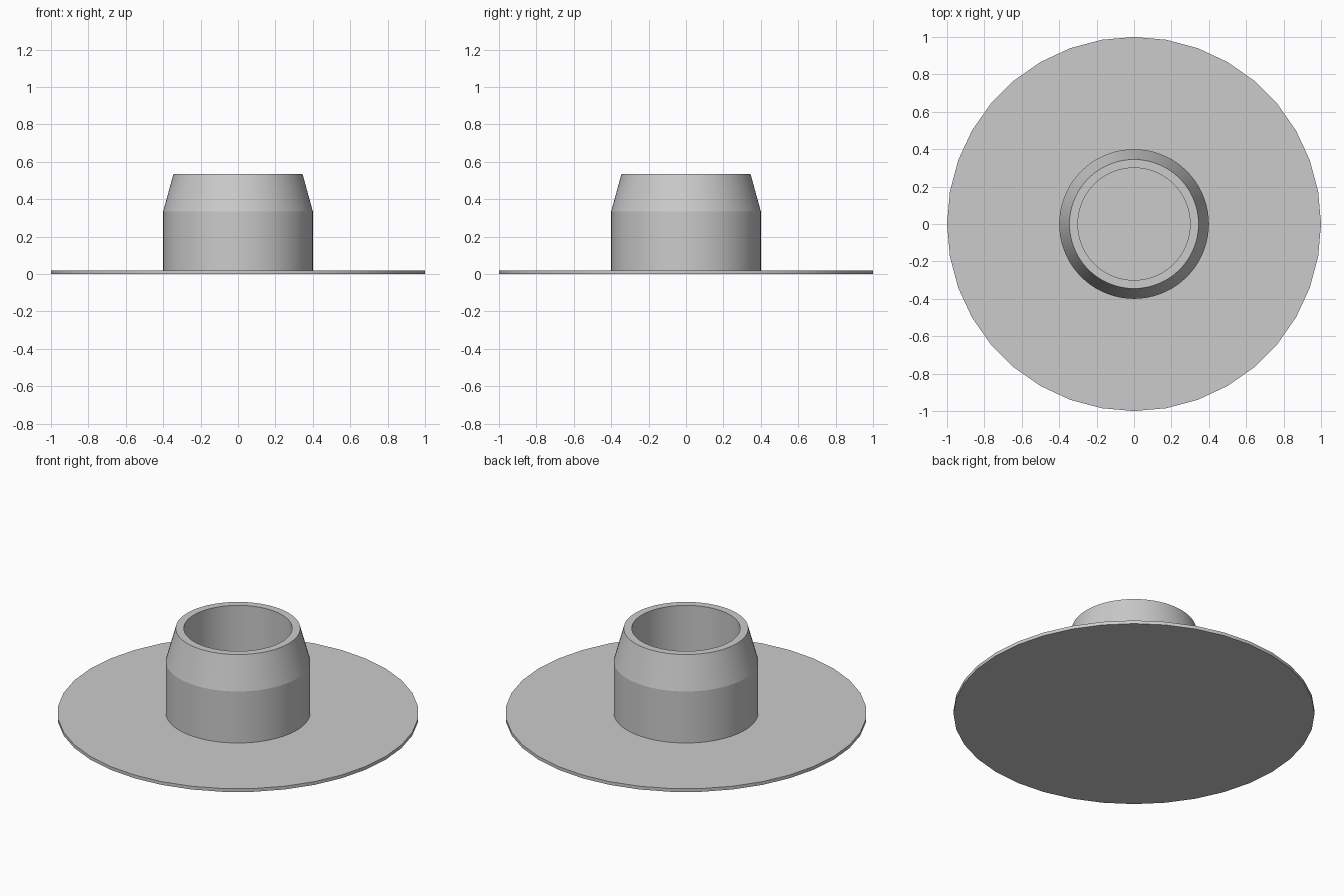
import bpy, bmesh, math

cube = bpy.data.objects.get("Cube")
if cube:
    bpy.data.objects.remove(cube)

GREY = (0.6, 0.6, 0.6, 1)
grey = bpy.data.materials.new("plain_grey")
grey.use_nodes = True
grey.diffuse_color = GREY
grey.node_tree.nodes["Principled BSDF"].inputs["Base Color"].default_value = GREY


def lathe(name, profile, sides, closed):
    """Spin an (r, z) profile about z; open profiles get end caps."""
    bm = bmesh.new()
    rings = []
    for r, z in profile:
        angles = [math.tau * i / sides for i in range(sides)]
        rings.append([bm.verts.new((r * math.cos(a), r * math.sin(a), z)) for a in angles])
    pairs = list(zip(rings, rings[1:]))
    if closed:
        pairs.append((rings[-1], rings[0]))
    else:
        bm.faces.new(rings[0])
        bm.faces.new(rings[-1])
    for low, high in pairs:
        for i in range(sides):
            j = (i + 1) % sides
            bm.faces.new((low[i], low[j], high[j], high[i]))
    bmesh.ops.recalc_face_normals(bm, faces=bm.faces)
    mesh = bpy.data.meshes.new(name)
    bm.to_mesh(mesh)
    bm.free()
    mesh.materials.append(grey)
    obj = bpy.data.objects.new(name, mesh)
    bpy.context.collection.objects.link(obj)
    bpy.ops.object.select_all(action="DESELECT")
    obj.select_set(True)
    bpy.context.view_layer.objects.active = obj
    bpy.ops.object.shade_smooth_by_angle(angle=math.radians(12))
    return obj


# Thin round base plate
lathe("base_flange", [(1, 0), (1, 0.02)], 36, False)

# Hollow collar with a tapered upper end, standing on the plate
lathe("collar", [(0.4, 0.02), (0.4, 0.335), (0.345, 0.535), (0.3, 0.535), (0.3, 0.02)], 72, True)
